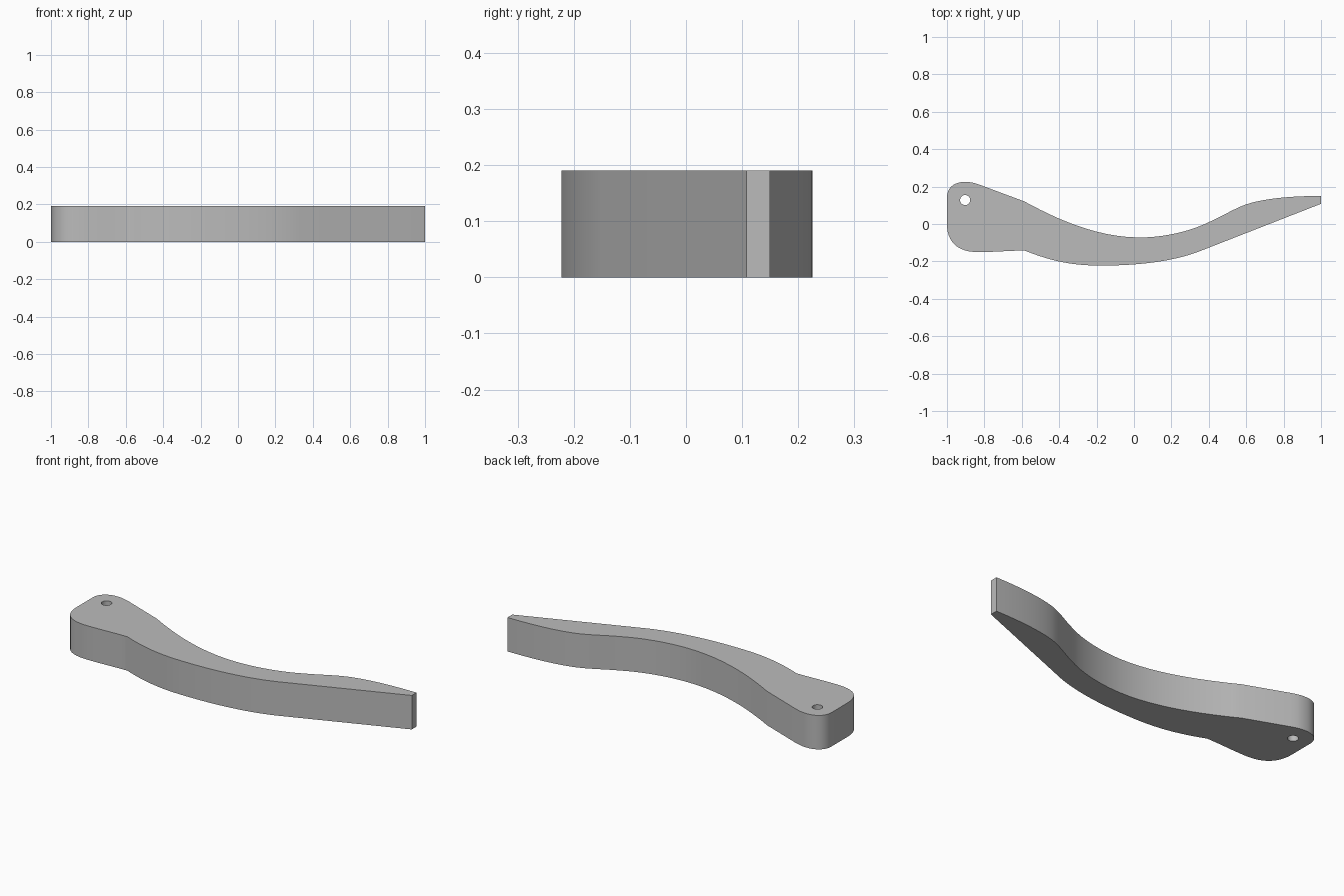
import bpy, bmesh
from mathutils import Vector
from mathutils.geometry import interpolate_bezier

cube = bpy.data.objects.get("Cube")
if cube:
    bpy.data.objects.remove(cube, do_unlink=True)

HEIGHT = 0.19

# Plain grey for the whole handle
grey = bpy.data.materials.new("plain grey")
grey.use_nodes = True
colour = (0.5, 0.5, 0.5, 1)
grey.diffuse_color = colour
grey.node_tree.nodes["Principled BSDF"].inputs["Base Color"].default_value = colour

# Outline: each step is an end point, or two handles and an end point
start = (-0.585, 0.12)
steps = [
    # concave upper edge out to the narrow tip
    [(-0.42, 0.03), (-0.2, -0.072), (0.03, -0.072)],
    [(0.16, -0.072), (0.30, -0.04), (0.40, 0.01)],
    [(0.47, 0.04), (0.53, 0.08), (0.60, 0.105)],
    [(0.70, 0.138), (0.85, 0.15), (1, 0.15)],
    [(1, 0.108)],
    # lower edge back to the wide end
    [(0.34, -0.15)],
    [(0.19, -0.205), (0, -0.222), (-0.16, -0.222)],
    [(-0.32, -0.225), (-0.44, -0.2), (-0.585, -0.142)],
    [(-0.67, -0.142), (-0.74, -0.15), (-0.82, -0.15)],
    # rounded wide end
    [(-0.95, -0.155), (-1, -0.09), (-1, 0)],
    [(-1, 0.14)],
    [(-1, 0.195), (-0.96, 0.225), (-0.905, 0.225)],
    [(-0.87, 0.225), (-0.85, 0.218), (-0.82, 0.208)],
]


def trace(start, steps, segments=12):
    points = [Vector(start)]
    for step in steps:
        if len(step) == 1:
            points.append(Vector(step[0]))
        else:
            knots = [points[-1]] + [Vector(p) for p in step]
            points += [p.to_2d() for p in interpolate_bezier(*knots, segments + 1)[1:]]
    return points


# Handle body: extruded outline
bm = bmesh.new()
base = bm.faces.new([bm.verts.new((p.x, p.y, 0)) for p in trace(start, steps)])
top = bmesh.ops.extrude_face_region(bm, geom=[base], use_keep_orig=True)
bmesh.ops.translate(bm, vec=(0, 0, HEIGHT),
                    verts=[v for v in top["geom"] if isinstance(v, bmesh.types.BMVert)])
bmesh.ops.recalc_face_normals(bm, faces=bm.faces)
mesh = bpy.data.meshes.new("lever_handle")
bm.to_mesh(mesh)
bm.free()
mesh.materials.append(grey)
handle = bpy.data.objects.new("lever_handle", mesh)
bpy.context.collection.objects.link(handle)

# Pivot hole through the wide end
bpy.ops.mesh.primitive_cylinder_add(vertices=32, radius=0.027, depth=HEIGHT * 2,
                                    location=(-0.903, 0.128, HEIGHT / 2))
cutter = bpy.context.object
cutter.name = "pivot_hole_cutter"
cutter.data.materials.append(grey)
hole = handle.modifiers.new("pivot_hole", "BOOLEAN")
hole.operation = "DIFFERENCE"
hole.solver = "EXACT"
hole.object = cutter

bpy.ops.object.select_all(action="DESELECT")
handle.select_set(True)
bpy.context.view_layer.objects.active = handle
bpy.ops.object.modifier_apply(modifier=hole.name)
bpy.data.objects.remove(cutter, do_unlink=True)
bpy.ops.object.shade_smooth_by_angle(angle=0.4)
